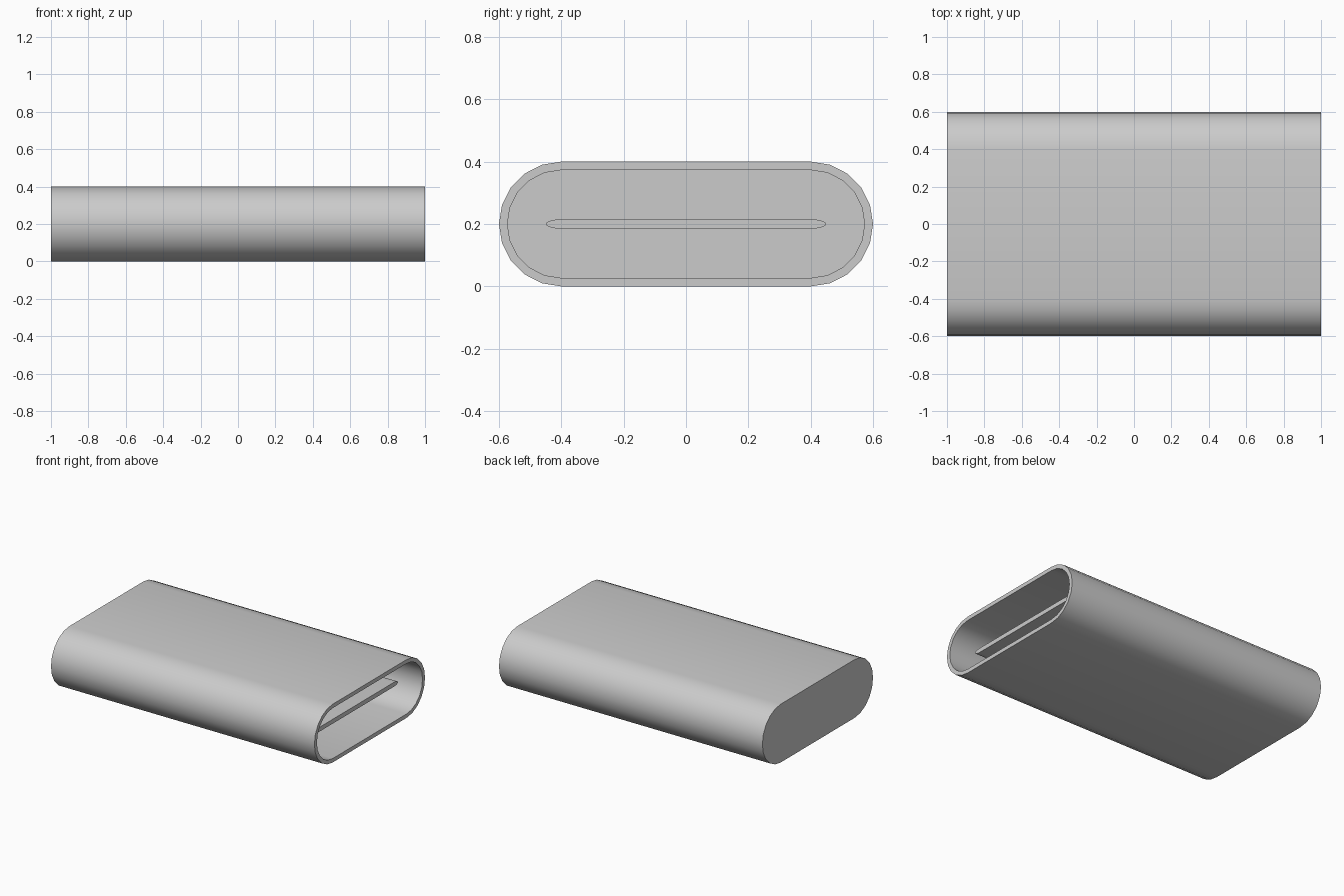
import bpy, bmesh
from math import sin, cos, pi, radians

if "Cube" in bpy.data.objects:
    bpy.data.objects.remove(bpy.data.objects["Cube"])

SEG = 10      # sides per rounded end
FLAT = 0.4    # half width of the flat span
MID = 0.2     # centre height


def slot_ring(bm, x, ry, rz):
    """Ring of vertices: flat span with (elliptic) rounded ends, in the YZ plane."""
    ring = []
    for side in (1, -1):
        for i in range(SEG + 1):
            a = -pi / 2 + pi * i / SEG
            ring.append(bm.verts.new((x, side * (FLAT + ry * cos(a)), MID + side * rz * sin(a))))
    return ring


def loft(name, sections):
    """Bridge successive slot rings and cap both extremes."""
    bm = bmesh.new()
    rings = [slot_ring(bm, *s) for s in sections]
    n = len(rings[0])
    for a, b in zip(rings, rings[1:]):
        for i in range(n):
            j = (i + 1) % n
            bm.faces.new((a[i], a[j], b[j], b[i]))
    bm.faces.new(rings[0])
    bm.faces.new(rings[-1])
    bmesh.ops.recalc_face_normals(bm, faces=bm.faces)
    mesh = bpy.data.meshes.new(name)
    bm.to_mesh(mesh)
    bm.free()
    obj = bpy.data.objects.new(name, mesh)
    bpy.context.collection.objects.link(obj)
    bpy.ops.object.select_all(action='DESELECT')
    obj.select_set(True)
    bpy.context.view_layer.objects.active = obj
    bpy.ops.object.shade_smooth_by_angle(angle=radians(35))
    return obj


# Hollow shell: closed back, outer wall, rim, then the cavity down to its floor
WALL = 0.027
loft("connector_shell", [
    (-1, 0.2, 0.2),
    (1, 0.2, 0.2),
    (1, 0.2 - WALL, 0.2 - WALL),
    (-1 + WALL, 0.2 - WALL, 0.2 - WALL),
])

# Thin tongue standing on the cavity floor, recessed behind the rim
loft("contact_tongue", [
    (-1 + WALL, 0.05, 0.015),
    (0.9, 0.05, 0.015),
])
